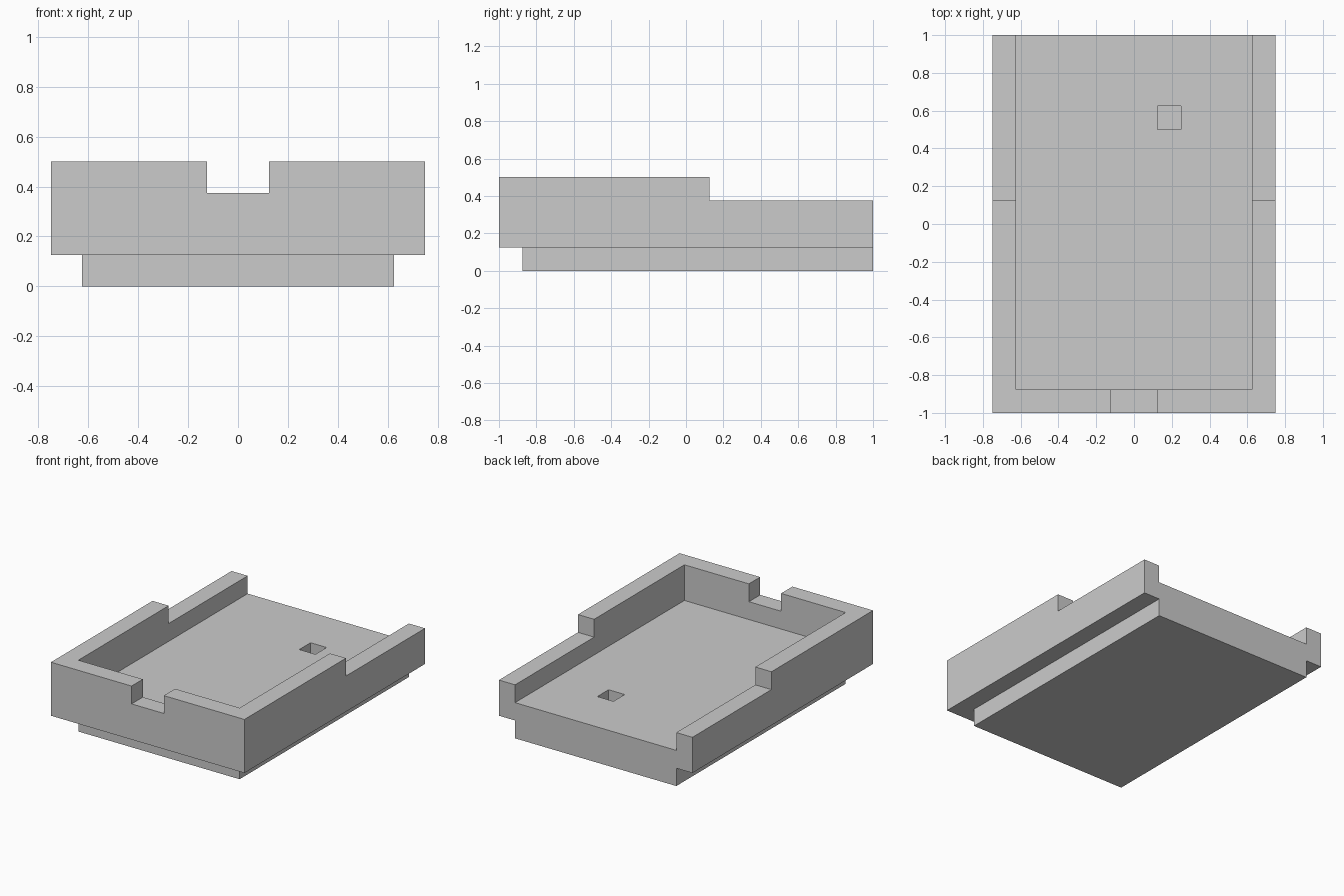
import bpy
from mathutils import Vector

if "Cube" in bpy.data.objects:
    bpy.data.objects.remove(bpy.data.objects["Cube"])


def box(name, lo, hi):
    lo, hi = Vector(lo), Vector(hi)
    bpy.ops.mesh.primitive_cube_add(size=1, location=(lo + hi) / 2)
    ob = bpy.context.object
    ob.name = name
    ob.scale = hi - lo
    bpy.ops.object.transform_apply(location=True, rotation=False, scale=True)
    return ob


def cut(target, name, lo, hi):
    cutter = box(name, lo, hi)
    cutter.hide_render = True
    mod = target.modifiers.new(name, 'BOOLEAN')
    mod.operation = 'DIFFERENCE'
    mod.solver = 'EXACT'
    mod.object = cutter
    bpy.context.view_layer.objects.active = target
    bpy.ops.object.modifier_apply(modifier=mod.name)
    bpy.data.objects.remove(cutter, do_unlink=True)


# Solid block the tray is carved from
tray = box("tray", (-0.75, -1, 0), (0.75, 1, 0.5))

# Open-backed cavity, leaving the floor at 0.25
cut(tray, "cavity", (-0.625, -0.875, 0.25), (0.625, 1.2, 0.7))

# Lowered rear part of the side walls
cut(tray, "rear_step", (-0.9, 0.125, 0.375), (0.9, 1.2, 0.7))

# Notch in the front wall
cut(tray, "front_notch", (-0.125, -1.2, 0.375), (0.125, -0.8, 0.7))

# Undercut around the base on the front and both sides
cut(tray, "front_undercut", (-0.9, -1.2, -0.2), (0.9, -0.875, 0.125))
for side, x0, x1 in (("left", -0.9, -0.625), ("right", 0.625, 0.9)):
    cut(tray, side + "_undercut", (x0, -1.2, -0.2), (x1, 1.2, 0.125))

# Small square pocket in the floor
cut(tray, "floor_pocket", (0.125, 0.5, 0.125), (0.25, 0.625, 0.4))
